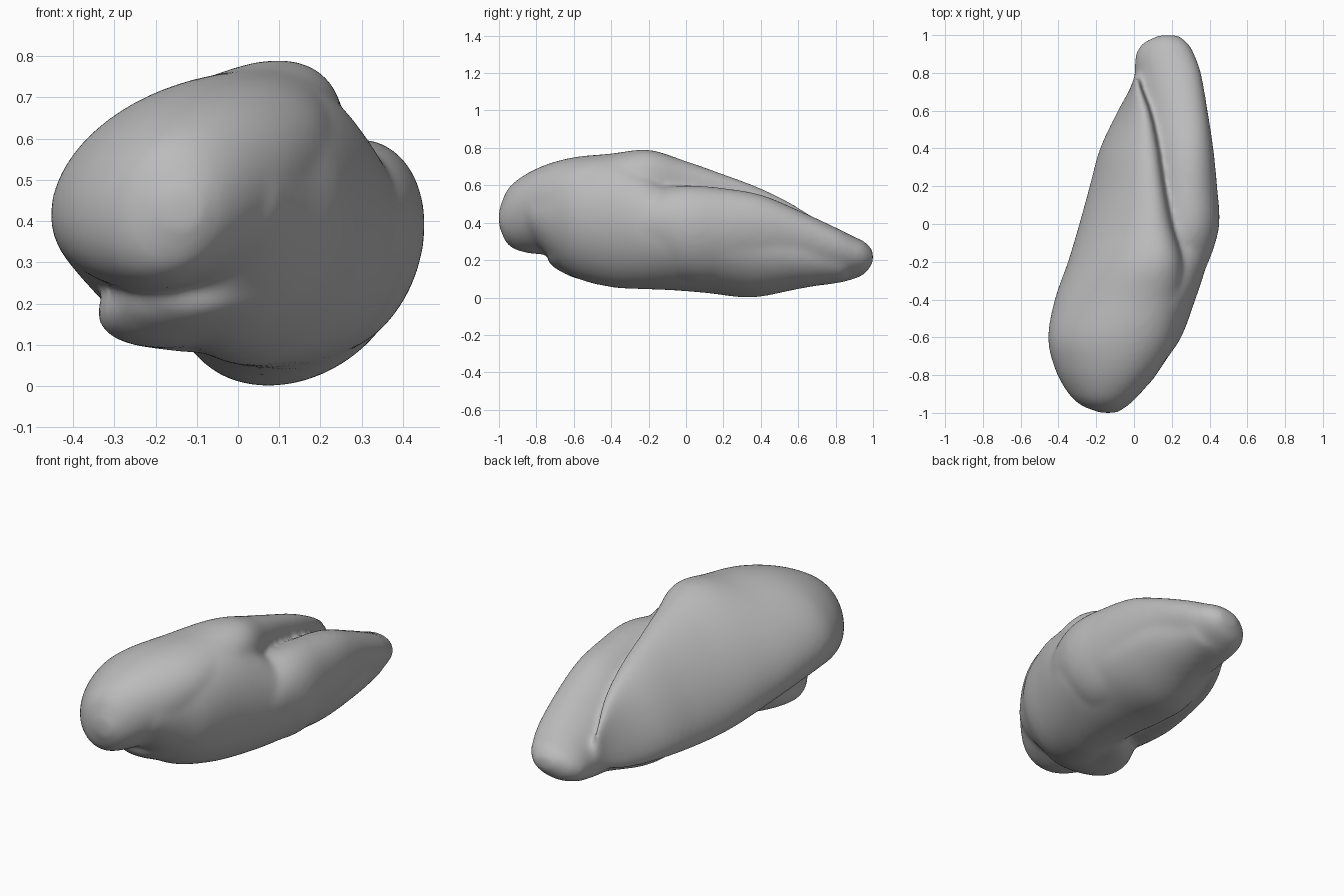
import bpy
import bmesh
import math

default_cube = bpy.data.objects.get("Cube")
if default_cube:
    bpy.data.objects.remove(default_cube, do_unlink=True)

SIDES = 48           # points around each cross-section
STEPS = 6            # rings between neighbouring stations


def make_material(name, colour):
    material = bpy.data.materials.new(name)
    material.use_nodes = True
    material.diffuse_color = colour
    shader = material.node_tree.nodes["Principled BSDF"]
    shader.inputs["Base Color"].default_value = colour
    shader.inputs["Roughness"].default_value = 0.6
    return material


def slope(stations, index, column):
    """Slope of one column along y, taken from the neighbouring stations."""
    before = stations[max(index - 1, 0)]
    after = stations[min(index + 1, len(stations) - 1)]
    return (after[column] - before[column]) / (after[0] - before[0])


def blend(stations, index, t):
    """Smooth cubic blend from one station to the next."""
    start, end = stations[index], stations[index + 1]
    span = end[0] - start[0]
    ease = t * t * (3 - 2 * t)
    row = [start[0] + span * t]
    for column in range(1, len(start)):
        value = start[column] + (end[column] - start[column]) * ease
        value += span * slope(stations, index, column) * t * (1 - t) ** 2
        value -= span * slope(stations, index + 1, column) * t * t * (1 - t)
        row.append(value)
    return row


def add_ring(bm, station):
    """Leaning ellipse inside the given left, right, bottom and top limits."""
    y, left, right, bottom, top, lean = station
    shift = math.asin(max(-0.95, min(0.95, lean)))
    ring = []
    for side in range(SIDES):
        angle = math.tau * side / SIDES
        x = (left + right) / 2 + (right - left) / 2 * math.cos(angle - shift)
        z = (bottom + top) / 2 + (top - bottom) / 2 * math.sin(angle)
        ring.append(bm.verts.new((x, y, z)))
    return ring


def add_lobe(bm, stations):
    """Closed loft through the stations."""
    rows = [blend(stations, index, step / STEPS)
            for index in range(len(stations) - 1) for step in range(STEPS)]
    rows.append(stations[-1])
    rings = [add_ring(bm, row) for row in rows]
    for ring, following in zip(rings, rings[1:]):
        for side in range(SIDES):
            other = (side + 1) % SIDES
            bm.faces.new((ring[side], ring[other],
                          following[other], following[side]))
    bm.faces.new(rings[0])
    bm.faces.new(rings[-1])


# Stations: y, left, right, bottom, top, lean of the top towards +x
# Upper body: rounded head that runs back into a leaning crest
upper_body = [
    (-1.0, -.18, -.09, .38, .47, 0),
    (-.96, -.28, -.03, .29, .57, .1),
    (-.88, -.36, .05, .245, .645, .2),
    (-.75, -.425, .15, .23, .71, .25),
    (-.6, -.455, .22, .235, .75, .3),
    (-.4, -.42, .25, .2, .77, .4),
    (-.2, -.35, .255, .14, .79, .5),
    (0, -.29, .2, .11, .73, .6),
    (.2, -.235, .16, .1, .66, .65),
    (.4, -.18, .13, .1, .585, .65),
    (.6, -.085, .085, .1, .485, .65),
    (.72, -.02, .04, .13, .4, .5),
    (.78, 0, .025, .17, .32, .3),
]

# Rim lobe: low corner under the head, then a raised rim and a rounded tip
rim_lobe = [
    (-.74, -.2, .0, .19, .3, .2),
    (-.69, -.27, .1, .15, .33, .3),
    (-.58, -.33, .2, .1, .36, .4),
    (-.45, -.335, .28, .09, .42, .45),
    (-.3, -.26, .35, .08, .51, .4),
    (-.15, -.1, .415, .08, .58, .3),
    (0, .04, .452, .08, .6, .2),
    (.2, .05, .44, .07, .585, .25),
    (.4, .03, .42, .06, .55, .35),
    (.6, 0, .39, .055, .468, .45),
    (.8, .003, .355, .075, .375, .4),
    (.9, .01, .32, .1, .325, .3),
    (.96, .05, .285, .13, .295, .2),
    (1.0, .13, .235, .185, .25, 0),
]

# Core: full belly that carries the flank from the head down to the underside
core = [
    (-.84, -.15, .09, .34, .58, .1),
    (-.72, -.22, .17, .21, .68, .1),
    (-.6, -.27, .25, .11, .735, .1),
    (-.4, -.23, .325, .055, .76, .1),
    (-.25, -.2, .375, .045, .7, .1),
    (-.1, -.18, .415, .04, .6, .15),
    (.1, -.16, .43, .025, .52, .25),
    (.35, -.12, .4, 0, .46, .25),
    (.6, -.04, .37, .045, .38, .2),
    (.85, .06, .31, .09, .3, .1),
]

bm = bmesh.new()
for lobe in (upper_body, rim_lobe, core):
    add_lobe(bm, lobe)
bmesh.ops.recalc_face_normals(bm, faces=bm.faces[:])
mesh = bpy.data.meshes.new("folded_body")
bm.to_mesh(mesh)
bm.free()
mesh.materials.append(make_material("mid grey", (0.5, 0.5, 0.5, 1)))
for polygon in mesh.polygons:
    polygon.use_smooth = True

body = bpy.data.objects.new("folded_body", mesh)
bpy.context.collection.objects.link(body)

# Fuse the lobes into one skin and soften the folds between them
fuse = body.modifiers.new("fuse", "REMESH")
fuse.mode = "VOXEL"
fuse.voxel_size = 0.014
fuse.use_smooth_shade = True
soften = body.modifiers.new("soften", "SMOOTH")
soften.factor = 0.5
soften.iterations = 18
